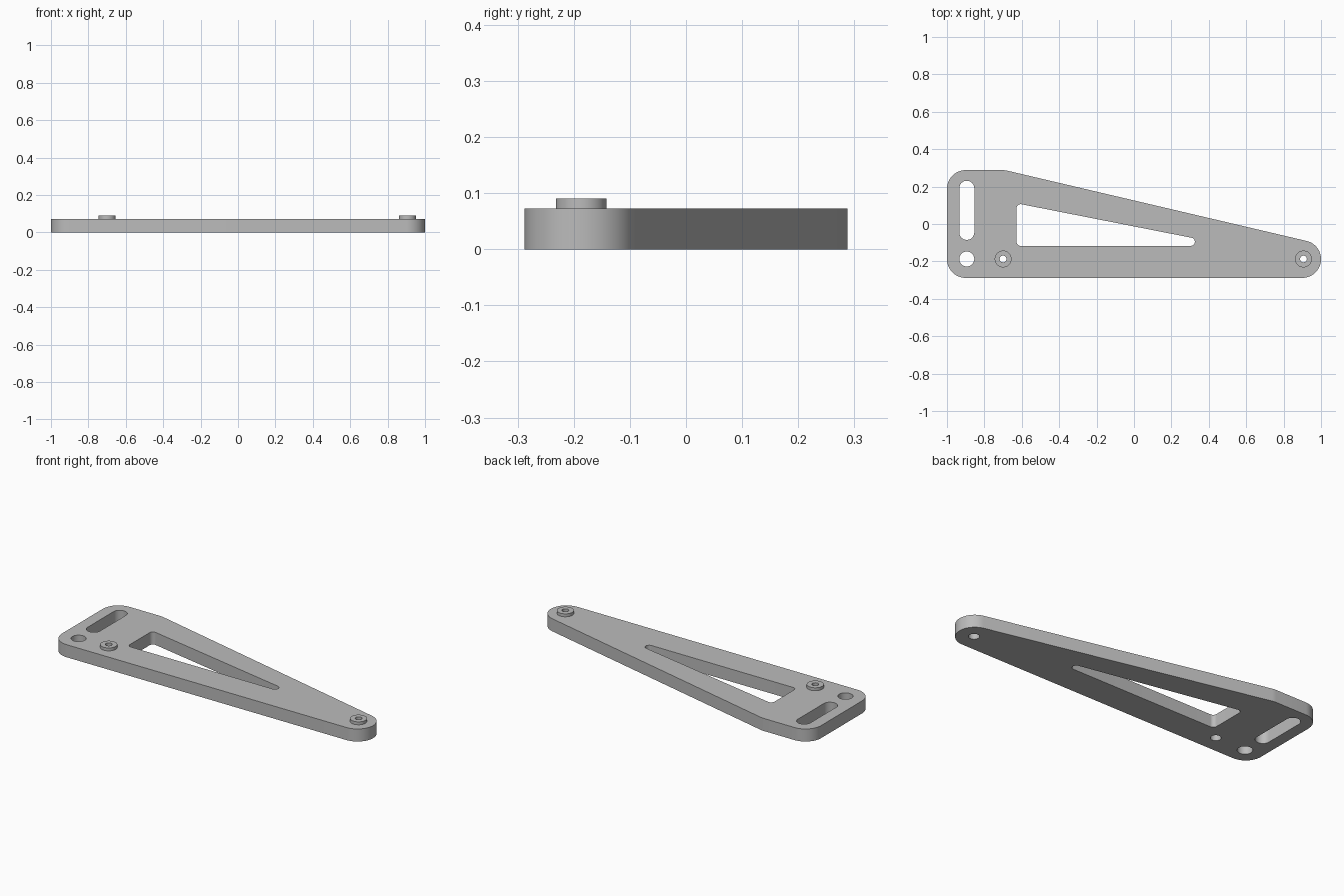
import bpy
import bmesh
import math

cube = bpy.data.objects.get("Cube")
if cube:
    bpy.data.objects.remove(cube, do_unlink=True)

PLATE_TOP = 0.073
BOSS_TOP = 0.09
HOLE_Y = -0.187
BOSS_X = {"left": 0.906, "right": -0.70}

grey = bpy.data.materials.new("plain grey")
grey.use_nodes = True
grey.diffuse_color = (0.5, 0.5, 0.5, 1)
bsdf = next(n for n in grey.node_tree.nodes if n.type == "BSDF_PRINCIPLED")
bsdf.inputs["Base Color"].default_value = (0.5, 0.5, 0.5, 1)


def rounded(centres, r, step=math.radians(6)):
    """Outline around equal circles at counter-clockwise centres; one centre gives a circle."""
    n = len(centres)
    if n == 1:
        x, y = centres[0]
        return [(x + r * math.cos(i * math.tau / 48), y + r * math.sin(i * math.tau / 48))
                for i in range(48)]
    normals = []
    for i, (x, y) in enumerate(centres):
        nx, ny = centres[(i + 1) % n]
        normals.append(math.atan2(ny - y, nx - x) - math.pi / 2)
    points = []
    for i, (x, y) in enumerate(centres):
        start = normals[i - 1]
        turn = (normals[i] - start) % math.tau
        count = max(2, round(turn / step))
        for k in range(count + 1):
            a = start + turn * k / count
            points.append((x + r * math.cos(a), y + r * math.sin(a)))
    return points


def extruded(name, loops, z0, z1):
    """Fill an outer loop with hole loops and extrude it from z0 to z1."""
    bm = bmesh.new()
    for loop in loops:
        verts = [bm.verts.new((x, y, z0)) for x, y in loop]
        for a, b in zip(verts, verts[1:] + verts[:1]):
            bm.edges.new((a, b))
    bmesh.ops.triangle_fill(bm, edges=bm.edges[:], use_beauty=True, normal=(0, 0, 1))
    extra = bmesh.ops.extrude_face_region(bm, geom=bm.faces[:], use_keep_orig=True)
    top = [g for g in extra["geom"] if isinstance(g, bmesh.types.BMVert)]
    bmesh.ops.translate(bm, verts=top, vec=(0, 0, z1 - z0))
    bmesh.ops.recalc_face_normals(bm, faces=bm.faces[:])
    mesh = bpy.data.meshes.new(name)
    bm.to_mesh(mesh)
    bm.free()
    mesh.materials.append(grey)
    obj = bpy.data.objects.new(name, mesh)
    bpy.context.collection.objects.link(obj)
    bpy.ops.object.select_all(action="DESELECT")
    obj.select_set(True)
    bpy.context.view_layer.objects.active = obj
    bpy.ops.object.shade_smooth_by_angle(angle=math.radians(30))
    return obj


# Tapered plate with its slot, round hole, triangular window and screw holes
outline = rounded([(-0.9, 0.188), (-0.9, -0.188), (0.9, -0.188), (-0.702, 0.188)], 0.1)
slot = rounded([(-0.894, 0.191), (-0.894, -0.045)], 0.04)
round_hole = rounded([(-0.894, HOLE_Y)], 0.04)
window = rounded([(-0.606, 0.084), (-0.606, -0.095), (0.303, -0.095)], 0.022)
screw_holes = [rounded([(x, HOLE_Y)], 0.028) for x in BOSS_X.values()]
extruded("bracket_plate", [outline, slot, round_hole, window] + screw_holes, 0, PLATE_TOP)

# Raised ring bosses over the screw holes
for side, x in BOSS_X.items():
    extruded(side + "_boss", [rounded([(x, HOLE_Y)], 0.045), rounded([(x, HOLE_Y)], 0.018)],
             PLATE_TOP, BOSS_TOP)
